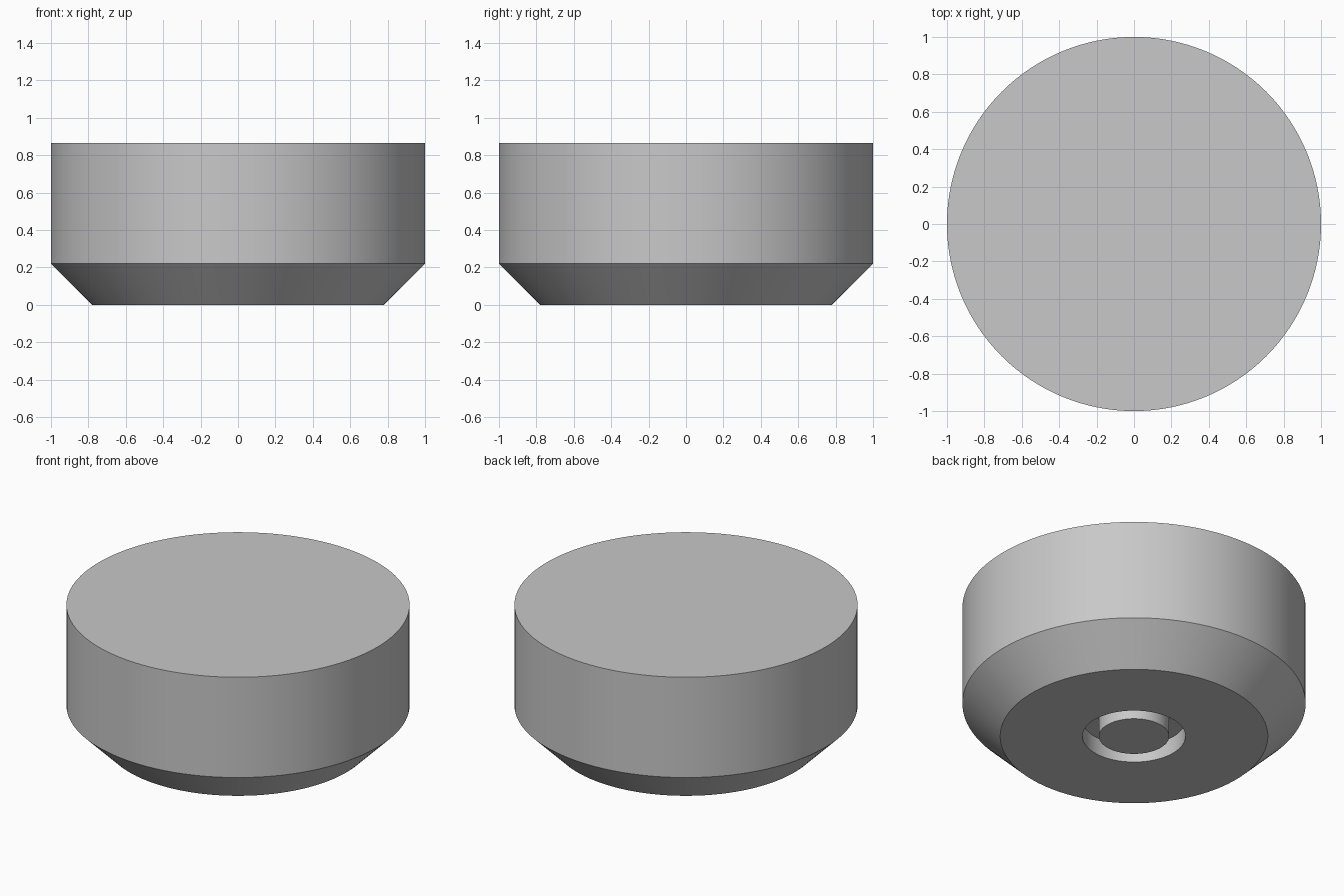
import bpy
import bmesh
from math import radians, tau

cube = bpy.data.objects.get("Cube")
if cube:
    bpy.data.objects.remove(cube, do_unlink=True)

SEGMENTS = 128
HEIGHT = 0.865
CHAMFER = 0.22
PIN_RADIUS = 0.205
RECESS_RADIUS = 0.30
RECESS_DEPTH = 0.11

# Single plain grey finish
grey = bpy.data.materials.new("plain grey")
grey.use_nodes = True
colour = (0.58, 0.58, 0.58, 1)
grey.diffuse_color = colour
grey.node_tree.nodes["Principled BSDF"].inputs["Base Color"].default_value = colour


def lathe(name, profile):
    """Spin a radius/height profile about z; axis points weld to a cap centre."""
    bm = bmesh.new()
    verts = [bm.verts.new((r, 0, z)) for r, z in profile]
    edges = [bm.edges.new(pair) for pair in zip(verts, verts[1:])]
    bmesh.ops.spin(bm, geom=verts + edges, cent=(0, 0, 0), axis=(0, 0, 1),
                   angle=tau, steps=SEGMENTS)
    bmesh.ops.remove_doubles(bm, verts=bm.verts, dist=0.0001)
    bmesh.ops.recalc_face_normals(bm, faces=bm.faces)
    mesh = bpy.data.meshes.new(name)
    bm.to_mesh(mesh)
    bm.free()
    mesh.materials.append(grey)
    obj = bpy.data.objects.new(name, mesh)
    bpy.context.collection.objects.link(obj)
    bpy.ops.object.select_all(action="DESELECT")
    obj.select_set(True)
    bpy.context.view_layer.objects.active = obj
    bpy.ops.object.shade_smooth_by_angle(angle=radians(30))
    return obj


# Chamfered round body with a ring groove around a flush centre pin underneath
lathe("foot_body", [
    (0, 0),
    (PIN_RADIUS, 0),
    (PIN_RADIUS, RECESS_DEPTH),
    (RECESS_RADIUS, RECESS_DEPTH),
    (RECESS_RADIUS, 0),
    (1 - CHAMFER, 0),
    (1, CHAMFER),
    (1, HEIGHT),
    (0, HEIGHT),
])
